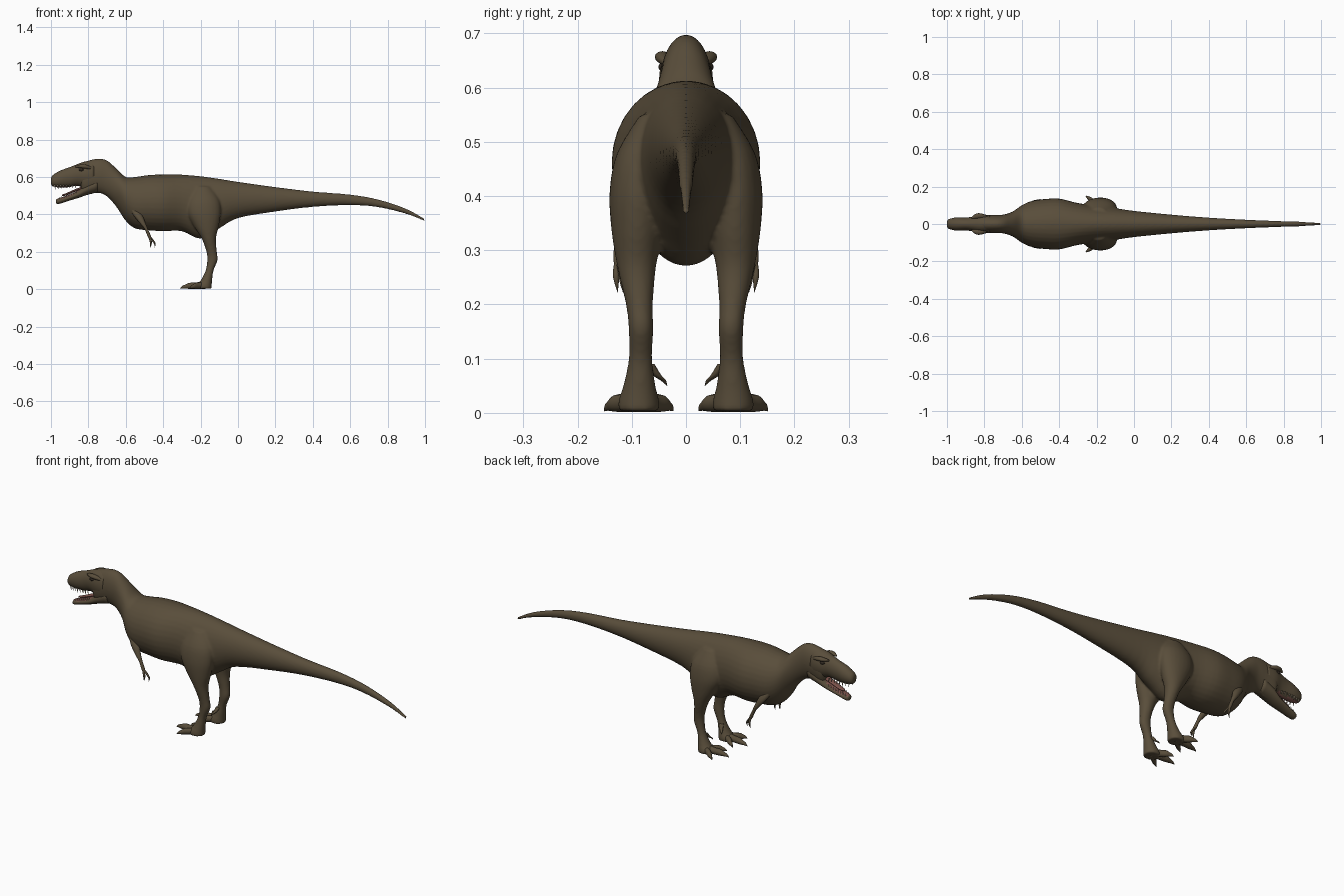
import bpy, bmesh, math
from mathutils import Vector

cube = bpy.data.objects.get("Cube")
if cube:
    bpy.data.objects.remove(cube)


def material(name, rgb):
    m = bpy.data.materials.new(name)
    m.use_nodes = True
    m.diffuse_color = (*rgb, 1)
    bsdf = next(n for n in m.node_tree.nodes if n.type == 'BSDF_PRINCIPLED')
    bsdf.inputs["Base Color"].default_value = (*rgb, 1)
    bsdf.inputs["Roughness"].default_value = 0.8
    return m


SKIN = material("brown skin", (0.10, 0.075, 0.043))
MOUTH = material("mouth pink", (0.20, 0.085, 0.07))
TOOTH = material("tooth ivory", (0.45, 0.38, 0.27))
EYE = material("dark eye", (0.03, 0.022, 0.015))


def spline(rings, steps):
    """Smooth the list of rings with a Catmull-Rom curve."""
    out = []
    for i in range(len(rings) - 1):
        p = [rings[max(0, min(len(rings) - 1, i + k))] for k in (-1, 0, 1, 2)]
        for s in range(steps):
            t = s / steps
            out.append([0.5 * (2 * b + (c - a) * t + (2 * a - 5 * b + 4 * c - d) * t * t
                               + (3 * b - a - 3 * c + d) * t ** 3) for a, b, c, d in zip(*p)])
    return out + [list(rings[-1])]


def loft(bm, rings, axis='X', sides=16, steps=3):
    """Ellipses (x, y, z, radius, radius) set across the axis and skinned."""
    u, v = {'X': ((0, 1, 0), (0, 0, 1)), 'Z': ((1, 0, 0), (0, 1, 0))}[axis]
    u, v = Vector(u), Vector(v)
    loops = []
    for x, y, z, a, b in spline(rings, steps):
        angles = [math.tau * k / sides for k in range(sides)]
        loops.append([bm.verts.new(Vector((x, y, z)) + u * max(a, 0.0005) * math.cos(t)
                                   + v * max(b, 0.0005) * math.sin(t)) for t in angles])
    faces = [bm.faces.new((p[k], p[(k + 1) % sides], q[(k + 1) % sides], q[k]))
             for p, q in zip(loops, loops[1:]) for k in range(sides)]
    faces += [bm.faces.new(loops[0]), bm.faces.new(loops[-1])]
    bmesh.ops.recalc_face_normals(bm, faces=faces)


def finish(name, bm, mats, rule=None):
    bm.normal_update()
    for f in bm.faces:
        f.smooth = True
        if rule:
            f.material_index = int(rule(f))
    me = bpy.data.meshes.new(name)
    bm.to_mesh(me)
    bm.free()
    for m in mats:
        me.materials.append(m)
    ob = bpy.data.objects.new(name, me)
    bpy.context.collection.objects.link(ob)
    return ob


def profile(rows):
    """Rows of (x, top, bottom, half width) on the centre line."""
    return [(x, 0, (t + b) / 2, w, (t - b) / 2) for x, t, b, w in rows]


SIDES = (("left", -1), ("right", 1))

# Body: cranium, neck, trunk and tail, fused with both legs
bm = bmesh.new()
loft(bm, profile([
    (-.84, .65, .53, .035), (-.82, .68, .502, .047), (-.75, .698, .515, .048),
    (-.70, .688, .495, .05), (-.65, .645, .44, .066), (-.60, .60, .365, .1),
    (-.55, .60, .325, .122), (-.48, .61, .315, .133), (-.40, .613, .31, .136),
    (-.30, .612, .31, .112), (-.20, .604, .27, .1), (-.10, .59, .325, .085),
    (0, .574, .38, .07), (.2, .546, .415, .05), (.4, .522, .44, .034),
    (.6, .506, .449, .023), (.75, .48, .438, .017), (.9, .43, .402, .012),
    (1, .376, .362, .006)]), sides=32, steps=4)
for _, s in SIDES:
    loft(bm, [(x, s * y, z, a, b) for x, y, z, a, b in [
        (-.19, .05, .55, .045, .035), (-.185, .075, .48, .085, .052),
        (-.182, .088, .41, .09, .053), (-.17, .09, .34, .068, .048),
        (-.156, .091, .27, .038, .036), (-.141, .086, .2, .028, .025),
        (-.137, .083, .155, .028, .023), (-.152, .084, .1, .021, .022),
        (-.168, .086, .05, .03, .03), (-.18, .087, .022, .04, .038),
        (-.18, .087, .003, .04, .038)]], 'Z', sides=24, steps=4)
body = finish("body", bm, [SKIN])
remesh = body.modifiers.new("fuse", 'REMESH')
remesh.mode = 'VOXEL'
remesh.voxel_size = 0.006
remesh.use_smooth_shade = True
relax = body.modifiers.new("relax", 'SMOOTH')
relax.factor = 0.5
relax.iterations = 6

# Snout, with a pink palate on its underside
bm = bmesh.new()
loft(bm, profile([
    (-1, .592, .562, .014), (-.99, .61, .55, .026), (-.95, .634, .543, .035),
    (-.9, .652, .546, .034), (-.86, .668, .553, .04), (-.82, .682, .54, .05),
    (-.77, .69, .53, .048)]), sides=24)
finish("snout", bm, [SKIN, MOUTH], lambda f: f.normal.z < -.85 and f.calc_center_median().x < -.8)

# Lower jaw, with a pink floor
bm = bmesh.new()
loft(bm, profile([
    (-.972, .478, .46, .012), (-.96, .486, .455, .022), (-.9, .506, .474, .03),
    (-.85, .532, .489, .038), (-.81, .565, .503, .045), (-.75, .6, .519, .045)]), sides=24)
finish("lower_jaw", bm, [SKIN, MOUTH], lambda f: f.normal.z > .75)

# Tongue
bm = bmesh.new()
loft(bm, [(-.94, 0, .502, .006, .004), (-.92, 0, .507, .014, .006),
          (-.87, 0, .528, .017, .007), (-.81, 0, .55, .018, .008)], sides=12)
finish("tongue", bm, [MOUTH])

# Rows of teeth along both jaws
bm = bmesh.new()
for _, s in SIDES:
    for i in range(8):
        t = i / 7
        x = -.98 + .11 * t
        y = s * (.018 + .011 * min(1, t * 2.5))
        loft(bm, [(x, y, .558, .004, .004), (x + .003, y, .534 + .008 * t, 0, 0)], 'Z', 6, 1)
        x = -.957 + .09 * t
        y = s * (.014 + .013 * t)
        z = .476 + .03 * t
        loft(bm, [(x, y, z, .003, .003), (x + .003, y, z + .02, 0, 0)], 'Z', 6, 1)
finish("teeth", bm, [TOOTH])

for side, s in SIDES:
    def limb(name, rings, axis, mat=SKIN):
        part = bmesh.new()
        loft(part, [(x, s * y, z, a, b) for x, y, z, a, b in rings], axis, 12, 4)
        return finish(side + "_" + name, part, [mat])

    # Brow ridge and eye
    limb("brow", [(-.87, .032, .655, .004, .004), (-.845, .042, .657, .013, .009),
                  (-.815, .043, .655, .013, .011), (-.775, .036, .645, .004, .005)], 'X')
    limb("eye", [(-.85, .041, .638, .003, .003), (-.838, .043, .638, .008, .008),
                 (-.826, .043, .638, .003, .003)], 'X', EYE)

    # Arm with two fingers
    limb("arm", [(-.56, .085, .44, .025, .02), (-.535, .108, .395, .024, .017),
                 (-.508, .12, .35, .015, .012), (-.49, .123, .32, .009, .009),
                 (-.475, .125, .285, .009, .009), (-.47, .125, .27, .006, .006)], 'Z')
    for name, dx, dy in (("front_finger", 0, .004), ("rear_finger", .022, -.006)):
        limb(name, [(-.474, .125, .285, .006, .006), (-.467 + dx * .6, .125 + dy, .258, .006, .006),
                    (-.466 + dx, .124 + dy, .24, .004, .004),
                    (-.47 + dx, .122 + dy, .222, 0, 0)], 'Z')

    # Three spread toes ending in claws
    for name, length, end in (("inner_toe", .085, .024), ("middle_toe", .135, .078),
                              ("outer_toe", .085, .15)):
        rings = []
        for t, z, r in ((0, .024, .022), (.35, .019, .017), (.62, .018, .016),
                        (.78, .014, .011), (.9, .011, .007), (1, .004, .001)):
            rings.append((-.175 - length * t, .087 + (end - .087) * t, z, r, min(r, z - .002)))
        limb(name, rings, 'X')

    # Small raised inner claw
    limb("dewclaw", [(-.165, .066, .09, .012, .008), (-.172, .054, .07, .009, .008),
                     (-.18, .042, .06, .006, .005), (-.185, .035, .05, 0, 0)], 'Z')
